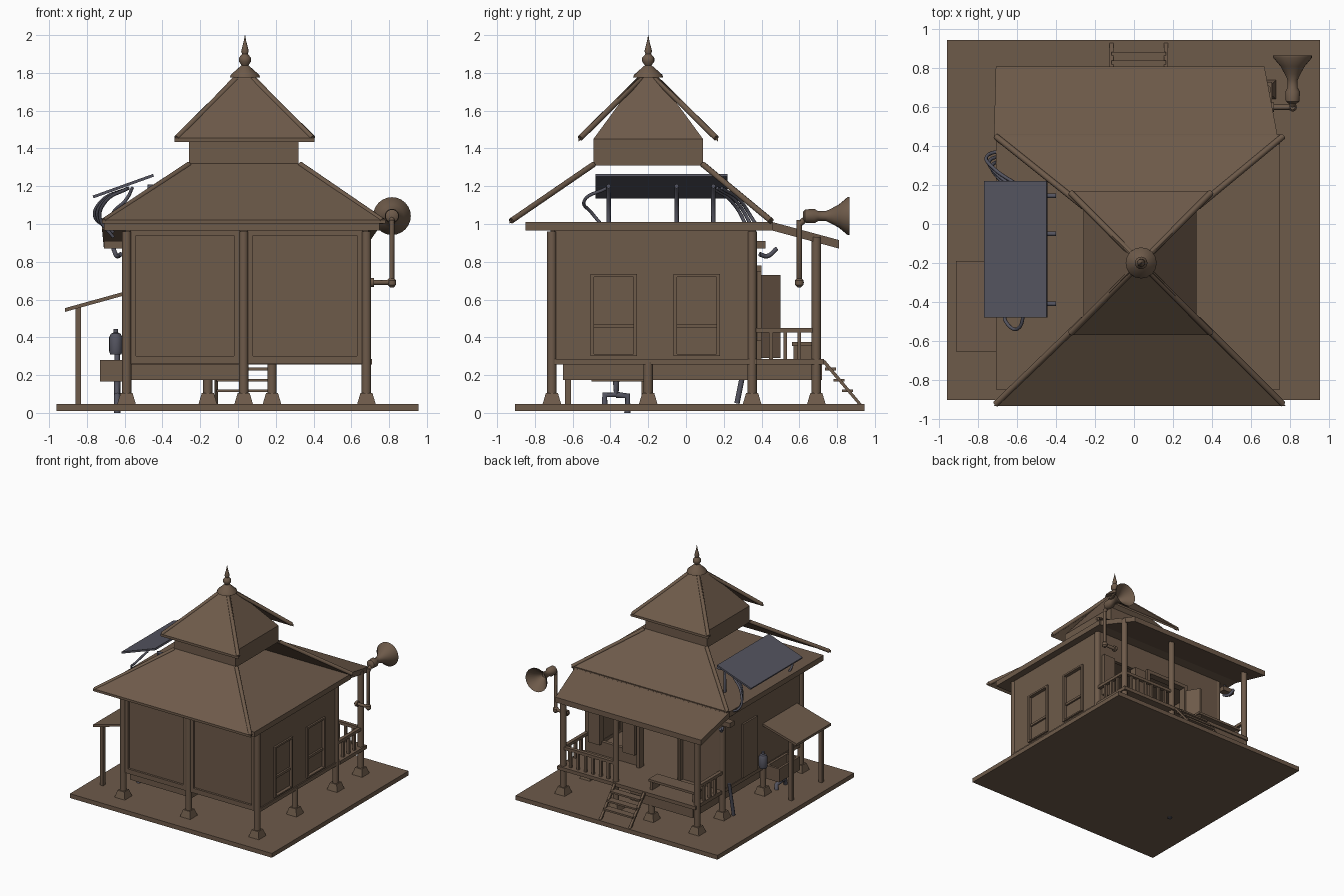
import bpy, bmesh, math
from mathutils import Vector, Matrix


def material(name, rgb):
    m = bpy.data.materials.new(name)
    m.diffuse_color = (*rgb, 1)
    return m


WOOD = material("brown wood", (0.155, 0.103, 0.068))
BLUE = material("slate blue metal", (0.088, 0.088, 0.115))


def finish(name, bm, mat=WOOD, smooth=False):
    bmesh.ops.recalc_face_normals(bm, faces=bm.faces)
    me = bpy.data.meshes.new(name)
    bm.to_mesh(me)
    bm.free()
    me.materials.append(mat)
    ob = bpy.data.objects.new(name, me)
    bpy.context.collection.objects.link(ob)
    if smooth:
        bpy.ops.object.select_all(action='DESELECT')
        ob.select_set(True)
        bpy.context.view_layer.objects.active = ob
        bpy.ops.object.shade_smooth_by_angle(angle=math.radians(40))
    return ob


def boxes(name, items, mat=WOOD):
    """Each item is x0, x1, y0, y1, z0, z1."""
    bm = bmesh.new()
    for x0, x1, y0, y1, z0, z1 in items:
        mtx = Matrix.Translation(((x0 + x1) / 2, (y0 + y1) / 2, (z0 + z1) / 2))
        bmesh.ops.create_cube(bm, size=1, matrix=mtx @ Matrix.Diagonal((x1 - x0, y1 - y0, z1 - z0, 1)))
    return finish(name, bm, mat)


def slab(name, pts, offset, mat=WOOD):
    """A flat outline given thickness along an offset vector."""
    bm = bmesh.new()
    f = bm.faces.new([bm.verts.new(p) for p in pts])
    ext = bmesh.ops.extrude_face_region(bm, geom=[f], use_keep_orig=True)
    bmesh.ops.translate(bm, vec=offset, verts=[v for v in ext["geom"] if isinstance(v, bmesh.types.BMVert)])
    return finish(name, bm, mat)


def lathe(name, profile, origin, axis=(0, 0, 1), sides=16, mat=WOOD):
    """Profile of (radius, height) turned round an axis."""
    bm = bmesh.new()
    rot = Vector((0, 0, 1)).rotation_difference(Vector(axis)).to_matrix()
    rings = []
    for r, h in profile:
        rings.append([bm.verts.new(Vector(origin) + rot @ Vector(
            (r * math.cos(2 * math.pi * i / sides), r * math.sin(2 * math.pi * i / sides), h)))
            for i in range(sides)])
    for a, b in zip(rings, rings[1:]):
        for i in range(sides):
            j = (i + 1) % sides
            bm.faces.new((a[i], a[j], b[j], b[i]))
    bm.faces.new(rings[0])
    bm.faces.new(rings[-1])
    return finish(name, bm, mat, True)


def tube(name, pts, r, mat=WOOD, curved=False):
    cu = bpy.data.curves.new(name, 'CURVE')
    cu.dimensions = '3D'
    cu.bevel_depth, cu.bevel_resolution, cu.use_fill_caps = r, 2, True
    cu.resolution_u = 6
    if curved:
        s = cu.splines.new('BEZIER')
        s.bezier_points.add(len(pts) - 1)
        for bp, p in zip(s.bezier_points, pts):
            bp.co = p
            bp.handle_left_type = bp.handle_right_type = 'AUTO'
    else:
        s = cu.splines.new('POLY')
        s.points.add(len(pts) - 1)
        for sp, p in zip(s.points, pts):
            sp.co = (*p, 1)
    cu.materials.append(mat)
    ob = bpy.data.objects.new(name, cu)
    bpy.context.collection.objects.link(ob)
    bpy.ops.object.select_all(action='DESELECT')
    ob.select_set(True)
    bpy.context.view_layer.objects.active = ob
    bpy.ops.object.convert(target='MESH')
    return ob


def wall(name, along_x, pos, u0, u1, z0, z1, holes):
    """Wall 0.03 thick with rectangular holes (u0, u1, z0, z1)."""
    parts, u = [], u0
    for a, b, c, d in holes:
        parts += [(u, a, z0, z1), (a, b, z0, c), (a, b, d, z1)]
        u = b
    parts.append((u, u1, z0, z1))
    parts = [p for p in parts if p[3] - p[2] > 0.001]
    t = (pos - 0.015, pos + 0.015)
    boxes(name, [(a, b, *t, c, d) if along_x else (*t, a, b, c, d) for a, b, c, d in parts])


# ground plate and floors
boxes("ground_plate", [(-0.96, 0.955, -0.905, 0.945, 0.01, 0.047)])
boxes("house_floor", [(-0.6, 0.7, -0.71, 0.37, 0.255, 0.285), (-0.6, 0.71, 0.37, 0.73, 0.255, 0.285)])
boxes("floor_skirt", [(-0.57, 0.02, -0.65, 0.72, 0.175, 0.255)])

# walls
wall("front_wall", True, -0.685, -0.58, 0.69, 0.285, 0.97, [])
wall("right_wall", False, 0.675, -0.7, 0.37, 0.285, 0.97, [(-0.49, -0.27, 0.31, 0.72), (-0.05, 0.17, 0.31, 0.72)])
wall("left_wall", False, -0.58, -0.7, 0.37, 0.285, 0.97, [])
wall("back_wall", True, 0.355, -0.58, 0.69, 0.285, 0.97, [(-0.2, 0.16, 0.285, 0.75), (0.32, 0.54, 0.4, 0.75)])

# raised borders round the two front panels
for x0, x1 in ((-0.57, 0.01), (0.05, 0.66)):
    y = (-0.718, -0.7)
    boxes("front_panel_border", [(x0, x0 + 0.03, *y, 0.26, 0.97), (x1 - 0.03, x1, *y, 0.26, 0.97),
                                 (x0, x1, *y, 0.26, 0.3), (x0, x1, *y, 0.94, 0.97)])

# right windows: frame, lower panel and sill
for y0 in (-0.505, -0.065):
    y1, x = y0 + 0.245, (0.685, 0.705)
    boxes("right_window_frame", [(*x, y0, y0 + 0.018, 0.3, 0.735), (*x, y1 - 0.018, y1, 0.3, 0.735),
                                 (*x, y0, y1, 0.72, 0.735), (*x, y0, y1, 0.3, 0.312)])
    boxes("right_window_panel", [(0.665, 0.675, y0, y1, 0.31, 0.72), (0.67, 0.69, y0, y1, 0.45, 0.47)])

# back door leaves, window shutter and left door
slab("left_door_leaf", [(-0.2, 0.37, 0.29), (-0.28, 0.5, 0.29), (-0.28, 0.5, 0.73), (-0.2, 0.37, 0.73)], (-0.015, 0, 0))
boxes("back_door_frame", [(-0.23, -0.2, 0.36, 0.4, 0.285, 0.78), (0.16, 0.19, 0.36, 0.4, 0.285, 0.78),
                          (-0.23, 0.19, 0.36, 0.4, 0.75, 0.78)])
boxes("back_shutters", [(0.21, 0.32, 0.37, 0.4, 0.38, 0.75), (0.54, 0.65, 0.37, 0.4, 0.38, 0.75)])
boxes("left_door", [(-0.61, -0.59, -0.1, 0.1, 0.29, 0.75)])

# posts on tapered footings
FULL = [(-0.59, -0.71, 0.96), (0.03, -0.71, 0.96), (0.68, -0.71, 0.96), (-0.59, 0.35, 0.96), (0.68, 0.35, 0.96),
        (-0.59, 0.69, 0.93), (0.18, 0.69, 0.93), (0.68, 0.69, 0.93)]
STUBS = [(x, -0.2, 0.27) for x in (-0.59, 0.03, 0.68)] + [(-0.16, 0.69, 0.27), (0.03, 0.35, 0.27)]
for x, y, top in FULL + STUBS:
    lathe("post", [(0.025, 0.1), (0.025, top)], (x, y, 0), sides=12)
    bm = bmesh.new()
    bmesh.ops.create_cone(bm, cap_ends=True, segments=4, radius1=0.07, radius2=0.045, depth=0.06,
                          matrix=Matrix.Translation((x, y, 0.075)) @ Matrix.Rotation(math.pi / 4, 4, 'Z'))
    finish("footing", bm)

# porch railings
for x in (-0.59, 0.68):
    boxes("side_railing", [(x - 0.015, x + 0.015, 0.37, 0.69, 0.425, 0.45)] +
          [(x - 0.01, x + 0.01, y - 0.01, y + 0.01, 0.285, 0.43) for y in (0.45, 0.525, 0.6)])
boxes("back_railing", [(0.18, 0.68, 0.675, 0.705, 0.425, 0.45)] +
      [(0.18 + 0.0714 * i - 0.01, 0.18 + 0.0714 * i + 0.01, 0.68, 0.7, 0.285, 0.43) for i in range(1, 7)])
boxes("porch_bench", [(-0.56, -0.12, 0.56, 0.68, 0.355, 0.375), (-0.55, -0.53, 0.57, 0.67, 0.285, 0.36),
                      (-0.15, -0.13, 0.57, 0.67, 0.285, 0.36)])

# stairs
for x in (-0.125, 0.155):
    slab("stair_side", [(x, 0.72, 0.27), (x, 0.91, 0.047), (x, 0.93, 0.047), (x, 0.735, 0.28)], (0.02, 0, 0))
boxes("stair_treads", [(-0.115, 0.165, y - 0.03, y + 0.03, z, z + 0.015)
                       for y, z in ((0.765, 0.225), (0.81, 0.165), (0.855, 0.11))])

# flat ceiling, and front and back roof slopes (sides stay open)
boxes("ceiling", [(-0.71, 0.75, -0.85, 0.46, 0.965, 1.01)])
DOWN = (0, 0, -0.02)
slab("front_roof", [(-0.26, -0.49, 1.32), (0.33, -0.49, 1.32), (0.78, -0.935, 1.022), (-0.72, -0.935, 1.022)], DOWN)
slab("back_roof", [(-0.26, 0.09, 1.32), (0.33, 0.09, 1.32), (0.77, 0.45, 1.02), (-0.72, 0.45, 1.02)], DOWN)
slab("porch_roof", [(-0.72, 0.44, 1.015), (0.74, 0.44, 1.015), (0.67, 0.81, 0.915), (-0.71, 0.81, 0.915)], (0, 0, -0.045))
boxes("turret_wall", [(-0.26, 0.32, -0.49, 0.09, 1.31, 1.45)])

# turret: inner tapering core, outer slopes
bm = bmesh.new()
lo = [bm.verts.new((0.03 + sx * 0.29, -0.2 + sy * 0.29, 1.45)) for sx, sy in ((-1, -1), (1, -1), (1, 1), (-1, 1))]
hi = [bm.verts.new((0.03 + sx * 0.045, -0.2 + sy * 0.045, 1.785)) for sx, sy in ((-1, -1), (1, -1), (1, 1), (-1, 1))]
for i in range(4):
    bm.faces.new((lo[i], lo[(i + 1) % 4], hi[(i + 1) % 4], hi[i]))
bm.faces.new(lo)
bm.faces.new(hi)
finish("turret_core", bm)
for s in (-1, 1):
    slab("turret_roof", [(0.01, -0.2 + s * 0.01, 1.815), (0.06, -0.2 + s * 0.01, 1.815),
                         (0.405, -0.2 + s * 0.37, 1.455), (-0.335, -0.2 + s * 0.37, 1.455)], (0, 0, -0.02))
    # hip boards along the slope edges
    ye, yt = (-0.925, -0.49) if s < 0 else (0.45, 0.09)
    for xt, xe, xu in ((-0.26, -0.71, -0.325), (0.33, 0.765, 0.395)):
        tube("hip_board", [(xe, ye, 1.017), (xt, yt, 1.315)], 0.016)
        tube("turret_hip_board", [(xu, -0.2 + s * 0.36, 1.455), (0.035, -0.2, 1.81)], 0.016)

# finial
lathe("finial", [(0.08, 1.775), (0.075, 1.79), (0.03, 1.83), (0.018, 1.84), (0.032, 1.86), (0.032, 1.88), (0.015, 1.9),
                 (0.02, 1.915), (0.015, 1.935), (0.006, 1.97), (0.001, 2.0)], (0.037, -0.2, 0))

# horn speaker on a bent pole
tube("horn_pole", [(0.69, 0.6, 0.69), (0.795, 0.6, 0.69), (0.815, 0.6, 0.71), (0.815, 0.6, 1.02)], 0.014)
lathe("horn_pole_flange", [(0.024, 0), (0.024, 0.02)], (0.7, 0.6, 0.69), (1, 0, 0))
lathe("horn_pole_elbow", [(0.01, -0.025), (0.022, -0.012), (0.022, 0.012), (0.01, 0.025)], (0.815, 0.6, 0.69))
lathe("horn_speaker", [(0.022, 0.62), (0.035, 0.63), (0.038, 0.68), (0.026, 0.7), (0.026, 0.74), (0.04, 0.77),
                       (0.062, 0.81), (0.1, 0.855), (0.1, 0.865), (0.055, 0.815), (0.015, 0.76)],
      (0.815, 0, 1.042), (0, 1, 0), 24)
tube("horn_bracket", [(0.815, 0.6, 1.0), (0.815, 0.65, 1.04)], 0.016)

# solar panel with stands and cables
slab("solar_panel", [(-0.77, -0.48, 1.15), (-0.77, 0.22, 1.15), (-0.45, 0.22, 1.265), (-0.45, -0.48, 1.265)],
     (0.005, 0, -0.014), BLUE)
for y in (-0.41, -0.05, 0.145):
    tube("panel_stand", [(-0.47, y, 1.0), (-0.47, y, 1.2), (-0.4, y, 1.2)], 0.012, BLUE)
for k in range(3):
    d = 0.025 * k
    tube("panel_cable", [(-0.58, 0.14 + d, 1.19), (-0.7 - d / 2, 0.24 + d, 1.12), (-0.73 - d / 2, 0.3 + d, 1.03),
                         (-0.66, 0.33 + d, 0.93 + d)], 0.009, BLUE, True)
tube("rear_cable", [(-0.56, -0.42, 1.19), (-0.6, -0.54, 1.12), (-0.66, -0.5, 1.06), (-0.66, -0.45, 1.0)], 0.009, BLUE, True)

# junction box, lamp and small drain hose on the left
boxes("junction_box", [(-0.71, -0.6, 0.36, 0.42, 0.87, 0.91)])
tube("lamp_arm", [(-0.62, 0.39, 0.84), (-0.64, 0.43, 0.83), (-0.66, 0.48, 0.87)], 0.012, BLUE, True)
tube("drain_hose", [(-0.64, 0.33, 0.34), (-0.64, 0.3, 0.2), (-0.64, 0.27, 0.05)], 0.014, BLUE, True)

# lean-to awning on posts
slab("awning", [(-0.915, -0.655, 0.555), (-0.915, -0.19, 0.555), (-0.59, -0.19, 0.645), (-0.59, -0.655, 0.645)], (0, 0, -0.02))
boxes("awning_posts", [(-0.86, -0.83, y, y + 0.03, 0.047, 0.56) for y in (-0.64, -0.235)])

# wash tub, gas bottle and drain
boxes("wash_tub", [(-0.73, -0.6, -0.5, -0.22, 0.165, 0.185), (-0.73, -0.71, -0.5, -0.22, 0.18, 0.28),
                   (-0.62, -0.6, -0.5, -0.22, 0.18, 0.28), (-0.72, -0.61, -0.5, -0.48, 0.18, 0.28),
                   (-0.72, -0.61, -0.24, -0.22, 0.18, 0.28)])
tube("tub_drain", [(-0.64, -0.37, 0.17), (-0.64, -0.37, 0.095), (-0.64, -0.43, 0.095), (-0.64, -0.43, 0.02)], 0.017, BLUE)
tube("tub_overflow", [(-0.64, -0.37, 0.095), (-0.64, -0.31, 0.09), (-0.64, -0.31, 0.0)], 0.017, BLUE)
lathe("gas_bottle", [(0.03, 0.31), (0.035, 0.325), (0.035, 0.4), (0.025, 0.42), (0.012, 0.425), (0.012, 0.445)],
      (-0.647, -0.12, 0), mat=BLUE)
